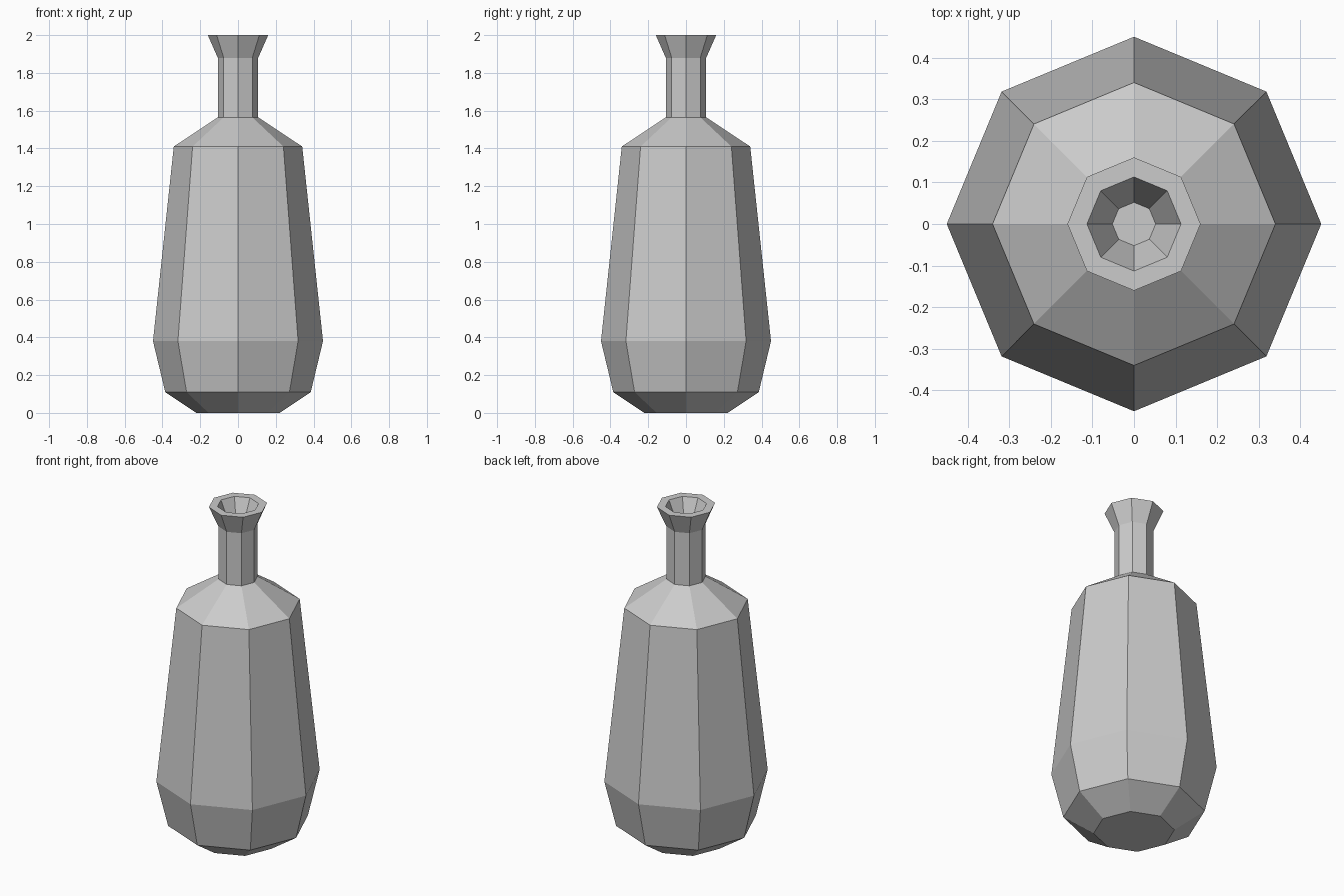
import bpy, bmesh
from math import cos, sin, tau

if "Cube" in bpy.data.objects:
    bpy.data.objects.remove(bpy.data.objects["Cube"])

SIDES = 8

# Profile (radius, height): base, body, shoulder, neck, flared lip, mouth recess
PROFILE = [
    (0.22, 0.0), (0.385, 0.11), (0.45, 0.38), (0.34, 1.41),
    (0.107, 1.565), (0.107, 1.88), (0.16, 2.0),
    (0.113, 2.0), (0.052, 1.86),
]


def lathe(name, profile, sides):
    """Spin a profile into a flat-faced solid, capped at both ends."""
    bm = bmesh.new()
    rings = [[bm.verts.new((r * cos(tau * i / sides), r * sin(tau * i / sides), z))
              for i in range(sides)] for r, z in profile]
    for low, high in zip(rings, rings[1:]):
        for i in range(sides):
            j = (i + 1) % sides
            bm.faces.new((low[i], low[j], high[j], high[i]))
    bm.faces.new(rings[0][::-1])
    bm.faces.new(rings[-1])
    bmesh.ops.recalc_face_normals(bm, faces=bm.faces)
    mesh = bpy.data.meshes.new(name)
    bm.to_mesh(mesh)
    bm.free()
    obj = bpy.data.objects.new(name, mesh)
    bpy.context.collection.objects.link(obj)
    return obj


# Octagonal bottle
lathe("bottle", PROFILE, SIDES)
